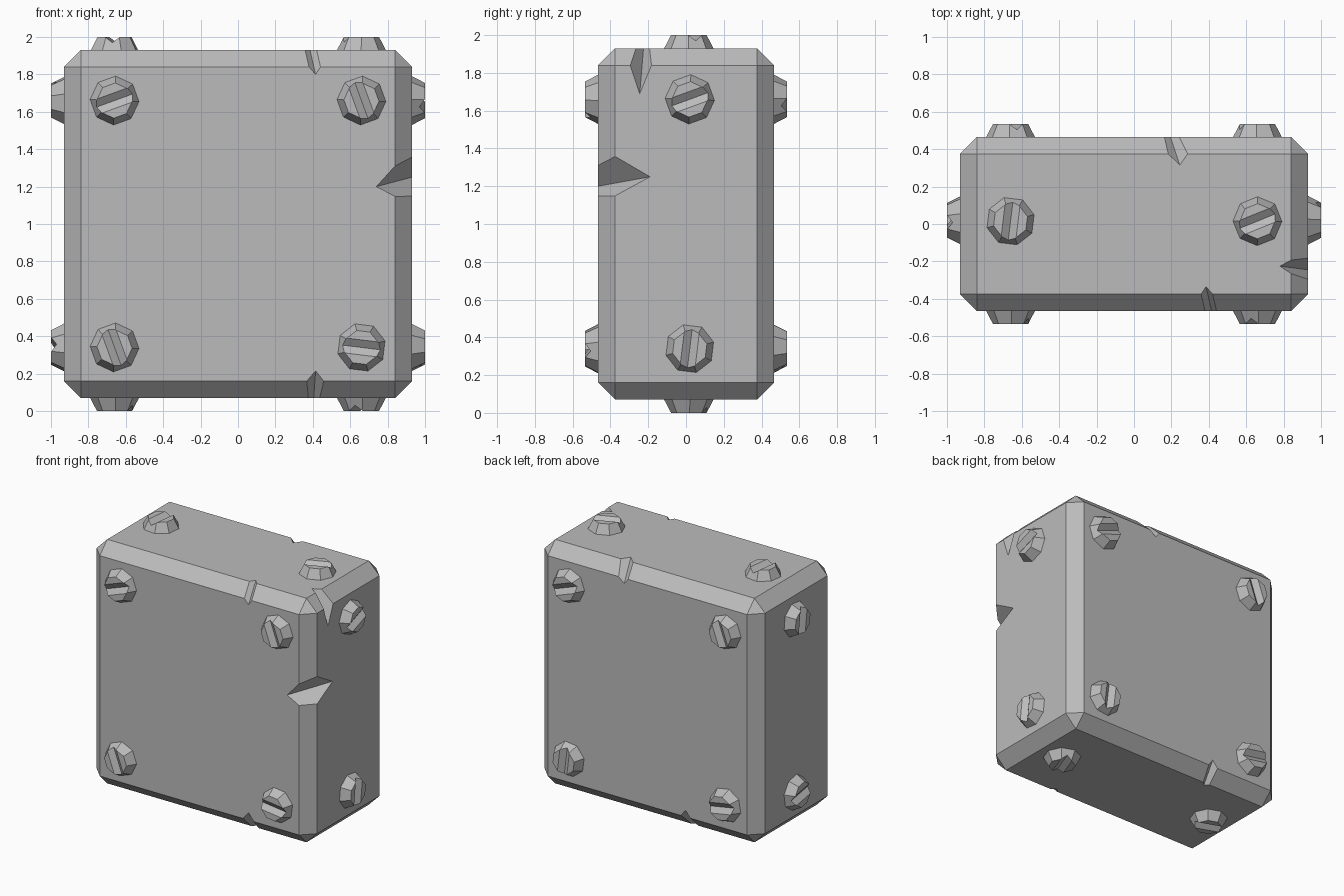
import bpy
import bmesh
from math import radians
from mathutils import Matrix, Vector

default = bpy.data.objects.get("Cube")
if default:
    bpy.data.objects.remove(default, do_unlink=True)

HX, HY, HZ, MID = 0.93, 0.465, 0.93, 1.0
BOTTOM, TOP = MID - HZ, MID + HZ

grey = bpy.data.materials.new("plain grey")
grey.use_nodes = True
colour = (0.5, 0.5, 0.5, 1)
grey.diffuse_color = colour
shader = next(n for n in grey.node_tree.nodes if n.type == 'BSDF_PRINCIPLED')
shader.inputs["Base Color"].default_value = colour
shader.inputs["Roughness"].default_value = 0.8


def add_object(name, bm):
    mesh = bpy.data.meshes.new(name)
    bm.to_mesh(mesh)
    bm.free()
    mesh.materials.append(grey)
    obj = bpy.data.objects.new(name, mesh)
    bpy.context.collection.objects.link(obj)
    return obj


def hull(name, points):
    bm = bmesh.new()
    for p in points:
        bm.verts.new(p)
    bmesh.ops.convex_hull(bm, input=bm.verts)
    bmesh.ops.recalc_face_normals(bm, faces=bm.faces)
    return add_object(name, bm)


def cut(target, cutter):
    mod = target.modifiers.new("cut", 'BOOLEAN')
    mod.operation = 'DIFFERENCE'
    mod.solver = 'EXACT'
    mod.object = cutter
    bpy.context.view_layer.objects.active = target
    bpy.ops.object.modifier_apply(modifier=mod.name)
    bpy.data.objects.remove(cutter, do_unlink=True)


# Chamfered block
bm = bmesh.new()
bmesh.ops.create_cube(bm, size=2, matrix=Matrix.Translation((0, 0, MID))
                      @ Matrix.Diagonal((HX, HY, HZ, 1)))
bmesh.ops.bevel(bm, geom=bm.edges[:], offset=0.09, segments=1,
                affect='EDGES', profile=0.5)
block = add_object("block", bm)


# Chips in the edges: a valley from tip to tip, open towards the sharp corner
def chip(tip_a, tip_b, corner_a, corner_b):
    middle = (Vector(tip_a) + Vector(tip_b)) / 2
    outer = [middle + (Vector(c) - middle) * 1.5 for c in (corner_a, corner_b)]
    cut(block, hull("chip_cutter", [tip_a, tip_b, *outer]))


def long_edge_chip(x, y, z, face_depth, end_depth, half, skew):
    inward_y = -1 if y > 0 else 1
    inward_z = -1 if z > MID else 1
    chip((x + skew, y, z + inward_z * face_depth),
         (x - skew, y + inward_y * end_depth, z),
         (x - half, y, z), (x + half, y, z))


long_edge_chip(0.40, -HY, TOP, 0.13, 0.13, 0.10, 0.015)
long_edge_chip(0.41, -HY, BOTTOM, 0.145, 0.12, 0.12, 0.005)
long_edge_chip(0.22, HY, TOP, 0.13, 0.15, 0.13, -0.025)
long_edge_chip(-0.33, HY, BOTTOM, 0.14, 0.12, 0.11, 0.01)
chip((0.74, -HY, 1.20), (HX, -0.19, 1.25), (HX, -HY, 1.41), (HX, -HY, 1.10))
chip((0.78, -0.225, TOP), (HX, -0.245, 1.69),
     (HX, -0.145, TOP), (HX, -0.325, TOP))

# Eight-sided tapered screw with a V slot along its own x axis
HEIGHT, SINK = 0.07, 0.01
bm = bmesh.new()
bmesh.ops.create_cone(bm, cap_ends=True, segments=8, radius1=0.136,
                      radius2=0.094, depth=HEIGHT + SINK,
                      matrix=Matrix.Translation((0, 0, (HEIGHT - SINK) / 2))
                      @ Matrix.Rotation(radians(22.5), 4, 'Z'))
screw = add_object("screw", bm)
cut(screw, hull("slot_cutter", [(x, y, z) for x in (-0.2, 0.2)
                                for y, z in ((0, 0.04), (-0.08, 0.1), (0.08, 0.1))]))
screw_mesh = screw.data
bpy.data.objects.remove(screw, do_unlink=True)

# Screws by face: centre, right and up directions, then (across, along, slot angle)
S, X, Y, Z = 0.66, Vector((1, 0, 0)), Vector((0, 1, 0)), Vector((0, 0, 1))
faces = {
    "front": (-Y * HY, X, Z, [(-S, S, 20), (S, S, 110), (-S, -S, 110), (S, -S, 173)]),
    "back": (Y * HY, -X, Z, [(-S, S, 20), (S, S, 110), (-S, -S, 83), (S, -S, 10)]),
    "left": (X * HX, Y, Z, [(0.02, S, 20), (0.02, -S, 83)]),
    "right": (-X * HX, -Y, Z, [(-0.02, S, 83), (-0.02, -S, 10)]),
    "top": (Z * HZ, X, Y, [(-S, 0.015, 83), (S, 0.015, 22)]),
    "bottom": (-Z * HZ, X, -Y, [(-S, -0.015, 20), (S, -0.015, 110)]),
}
for face, (centre, right, up, spots) in faces.items():
    frame = Matrix((right, up, right.cross(up))).transposed().to_4x4()
    for i, (u, v, angle) in enumerate(spots, 1):
        obj = bpy.data.objects.new(f"{face}_screw_{i}", screw_mesh)
        place = Z * MID + centre + right * u + up * v
        obj.matrix_world = (Matrix.Translation(place) @ frame
                            @ Matrix.Rotation(radians(angle), 4, 'Z'))
        bpy.context.collection.objects.link(obj)
